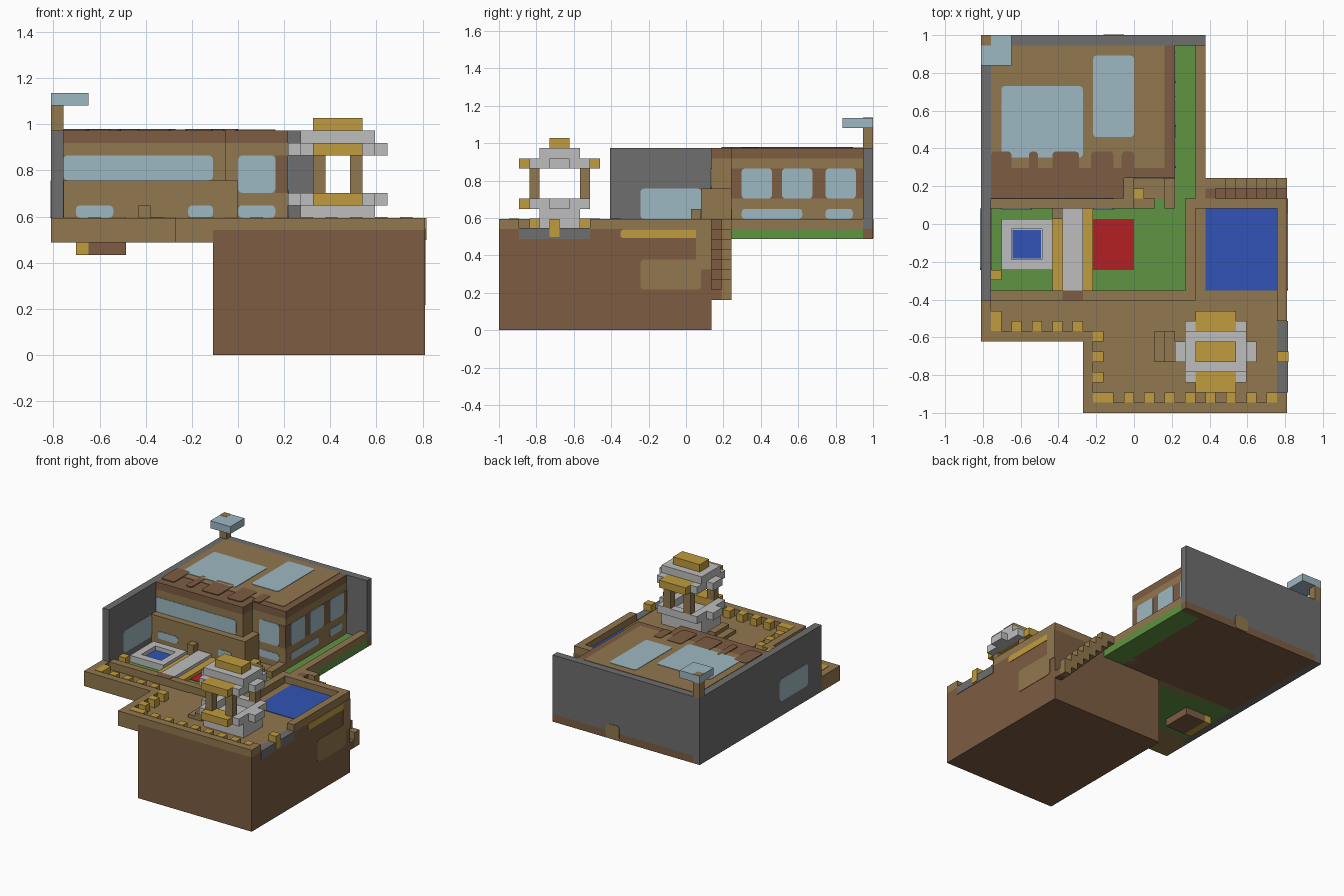
import bpy, bmesh
from mathutils import Vector

if "Cube" in bpy.data.objects:
    bpy.data.objects.remove(bpy.data.objects["Cube"])

U = 2 / 37                      # one building block
ORIGIN = Vector((15, 18.5, 0))  # block coordinates of the centre


def material(name, *rgb):
    linear = [(c / 255 / 12.92) if c < 11 else ((c / 255 + .055) / 1.055) ** 2.4 for c in rgb]
    m = bpy.data.materials.new(name)
    m.use_nodes = True
    m.diffuse_color = (*linear, 1)
    m.node_tree.nodes["Principled BSDF"].inputs["Base Color"].default_value = (*linear, 1)
    return m


tan = material("tan wood", 145, 119, 78)
brown = material("dark brown wood", 125, 92, 66)
glass = material("pale blue glass", 158, 184, 194)
slate = material("slate grey", 110, 110, 110)
grass = material("grass green", 95, 147, 66)
water = material("water blue", 50, 84, 182)
red = material("red cloth", 180, 32, 34)
stone = material("light grey stone", 190, 190, 190)
gold = material("gold", 192, 156, 62)


def add_box(bm, x0, x1, y0, y1, z0, z1, axis=None, radius=.35):
    """Block in grid units; corners around the given axis are rounded."""
    lo, hi = Vector((x0, y0, z0)), Vector((x1, y1, z1))
    verts = bmesh.ops.create_cube(bm, size=1)["verts"]
    for v in verts:
        for i in range(3):
            v.co[i] = ((hi[i] if v.co[i] > 0 else lo[i]) - ORIGIN[i]) * U
    if axis is not None:
        edges = {e for v in verts for e in v.link_edges
                 if abs((e.verts[0].co - e.verts[1].co)[axis]) > 1e-5}
        bmesh.ops.bevel(bm, geom=list(edges), offset=radius * U, segments=3,
                        profile=.5, affect='EDGES')


def part(name, mat, *boxes, axis=None):
    bm = bmesh.new()
    for b in boxes:
        add_box(bm, *b, axis=axis)
    mesh = bpy.data.meshes.new(name)
    bm.to_mesh(mesh)
    bm.free()
    mesh.materials.append(mat)
    obj = bpy.data.objects.new(name, mesh)
    bpy.context.collection.objects.link(obj)
    return obj


T = .06  # half thickness of painted plates


def panels(name, mat, axis, level, *rects):
    """Thin rounded plates lying on a plane across the given axis."""
    boxes = []
    for r in rects:
        b = list(r)
        b[axis * 2:axis * 2] = [level - T, level + T]
        boxes.append(b)
    return part(name, mat, *boxes, axis=axis)


# Foundation and its side patches
part("foundation", brown, (13, 30, 0, 21, 0, 10))
panels("foundation_patch", tan, 0, 30, (14, 20, 4, 7))
part("foundation_corner", tan, (29.9, 30 + T, 19.5, 21, 6, 10))
panels("foundation_stripe", gold, 0, 30, (12, 20, 9.1, 9.95))

# Deck floor and raised rim
part("deck_floor", tan, (10, 13, 0, 12, 9, 10), (0, 10, 7, 11, 9, 10),
     (13, 30, 0, 12, 10, 10 + T), (21, 22, 12, 21, 10, 10 + T))
part("deck_rim", tan, (10, 30, 0, 1, 10, 11), (10, 11, 1, 8, 10, 11),
     (0, 10, 7, 8, 10, 11), (0, 1, 8, 11, 10, 11),
     (29, 30, 1, 2, 10, 11), (29, 30, 9, 21, 10, 11), (21, 29, 20, 21, 10, 11))
part("rim_sill", slate, (29, 30 + T, 2, 9, 9, 10 + 2 * T))
part("sill_post", gold, (29, 30 + 2 * T, 5, 6, 9.2, 11))

# Gold posts along the rim
part("front_posts", gold, (11, 13, 1, 2, 10, 11.05),
     *[(x, x + 1, 1, 2, 10, 11.05) for x in range(14, 30, 2)])
part("side_posts", gold, *[(11, 12, y, y + 1, 10, 11.05) for y in (3, 5, 7)])
part("terrace_posts", gold, (1, 2, 8, 10, 10, 11.05),
     *[(x, x + 1, 8, 9, 10, 11.05) for x in range(3, 10, 2)])

# Garden with its frame
part("lawn", grass, (1, 21, 12, 21, 9, 10 + 2 * T), (19, 21, 21, 36, 9, 10 + 2 * T))
part("garden_frame", tan, (1, 21, 11, 12, 9, 11), (20, 21, 12, 21, 10, 11))
part("strip_wall", tan, (21, 22, 21, 36, 10, 11))
part("strip_wall_base", grass, (21, 22, 21, 36, 9, 10))
part("garden_post", gold, (1, 2, 13, 14, 10, 11))

# Large pool
part("large_pool", water, (22, 29, 12, 20, 10, 10 + 2 * T))

# Small pool with hanging basin
part("small_pool_edge", stone, (2, 7, 18, 19, 10, 11), (2, 7, 14, 15, 10, 11),
     (2, 3, 15, 18, 10, 11), (6, 7, 15, 18, 10, 11))
part("small_pool_floor", stone, (3, 6, 15, 18, 10, 10.4))
part("small_pool", water, (3.1, 5.9, 15.1, 17.9, 10.3, 10.5))
part("basin", brown, (3, 6, 14, 18, 8, 9))
part("basin_side", gold, (2, 3, 14, 18, 8, 9))

# Path and rug
part("path", stone, (8, 10, 12, 20, 10, 11))
part("path_edges", gold, (7, 8, 12, 19, 10, 10.6), (10, 11, 12, 20, 10, 10.6))
part("path_end", brown, (8, 10, 11, 12, 11 - T, 11 + T))
part("path_post", tan, (7, 8, 19, 20, 10, 12))
part("red_rug", red, (11, 15, 14, 19, 10, 10 + 3 * T))

# House body, with a dark roof band and floor
part("house_floor", brown, (1, 19, 21, 36, 9, 10))
part("house_walls", tan, (1, 14, 21, 36, 10, 17), (14, 19, 23, 36, 10, 17))
part("roof_band", brown, (1, 14, 21, 36, 17, 18), (14, 19, 23, 36, 17, 18))
part("roof_surface", tan, (1, 18, 24, 36, 18 - T, 18 + T))
panels("roof_scallops", brown, 2, 18 + T, (1, 3, 22, 25.6), (4.7, 5.6, 22, 25.6),
       (7, 9.6, 22, 25.6), (10.8, 13, 22, 25.6), (13.8, 15, 23.1, 25.6))
panels("skylights", glass, 2, 18 + T, (2, 10, 25, 32), (11, 15, 27, 35))

# House windows
panels("front_windows", glass, 1, 21, (1, 13, 14, 16))
panels("entrance_windows", glass, 1, 23, (15, 18, 13, 16), (15, 18, 11, 12))
part("entrance_trim", brown, (18, 19, 23 - T, 23, 13, 16))
part("side_trim", brown, (19, 19 + T / 2, 23, 36, 13, 16))
panels("side_windows", glass, 0, 19 + T / 2,
       *[(y, y + 3, 13, 16) for y in (24, 28, 33 - .7)])
panels("side_low_windows", glass, 0, 19, (24, 30, 11, 12), (32.3, 35, 11, 12))

# Porch wall and entrance
part("porch", tan, (1, 15, 20, 21, 9, 14), (14, 15, 21, 23, 9, 14))
part("entrance_floor", tan, (15, 19, 21, 23, 9, 10 + 3 * T))
part("entrance_wall", tan, (15, 17, 20, 21, 10, 11), (18, 19, 20, 23, 10, 11))
part("entrance_lamp", gold, (15, 16, 21, 22, 10, 11))
panels("porch_windows", glass, 1, 20, (2, 5, 11, 12), (11, 13, 11, 12))

# Grey boundary walls
part("side_wall", slate, (0, 1, 11, 37, 9, 18))
part("back_wall", slate, (1, 22, 36, 37, 10, 18))
part("back_wall_base", brown, (1, 22, 36, 37, 9, 10))
panels("side_wall_window_outer", glass, 0, 0, (14, 20, 11, 14))
panels("side_wall_window_inner", glass, 0, 1, (14, 20, 11, 14))
panels("back_wall_hatch", tan, 1, 37, (12, 14, 9.1, 11))

# Corner lamp
part("lamp_post", tan, (0, 1, 36, 37, 18, 20))
part("lamp_head", glass, (0, 3, 34, 37, 20, 21))
part("lamp_cap", tan, (0, 1, 36, 37, 21 - T, 21 + T / 3))

# Descending stairs with outer rail
part("stair_treads", brown, *[(22 + i, 23 + i, 21, 22, 10 - i, 11 - i) for i in range(8)])
part("stair_rail", tan, *[(22 + i, 23 + i, 22, 23, 10 - i, min(11, 12 - i)) for i in range(8)])

# Open pavilion: stepped base, four pillars, layered roof
part("pavilion_base", stone, (20, 26, 4, 8, 10, 12))
part("pavilion_steps", tan, (18, 19, 5, 8, 10, 11), (17, 18, 5, 8, 10, 10.5))
part("pavilion_lower_ring", stone, (20, 21, 3, 9, 12, 13), (25, 26, 3, 9, 12, 13),
     (19, 20, 5, 7, 12, 13), (26, 27, 5, 7, 12, 13), (21, 25, 8, 9, 12, 13))
part("pavilion_lower_band", gold, (21, 25, 2, 4, 12, 13))
part("pavilion_pillars", tan, *[(x, x + 1, y, y + 1, 13, 16) for x in (21, 24) for y in (3, 8)])
part("pavilion_upper_ring", stone, (20, 21, 3, 9, 16, 17), (25, 26, 3, 9, 16, 17),
     (19, 20, 5, 7, 16, 17), (26, 27, 5, 7, 16, 17))
part("pavilion_upper_band", gold, (21, 25, 2, 10, 16, 17))
part("pavilion_roof", stone, (20, 26, 4, 8, 17, 18))
part("pavilion_cap", gold, (21, 25, 5, 7, 18, 19))
